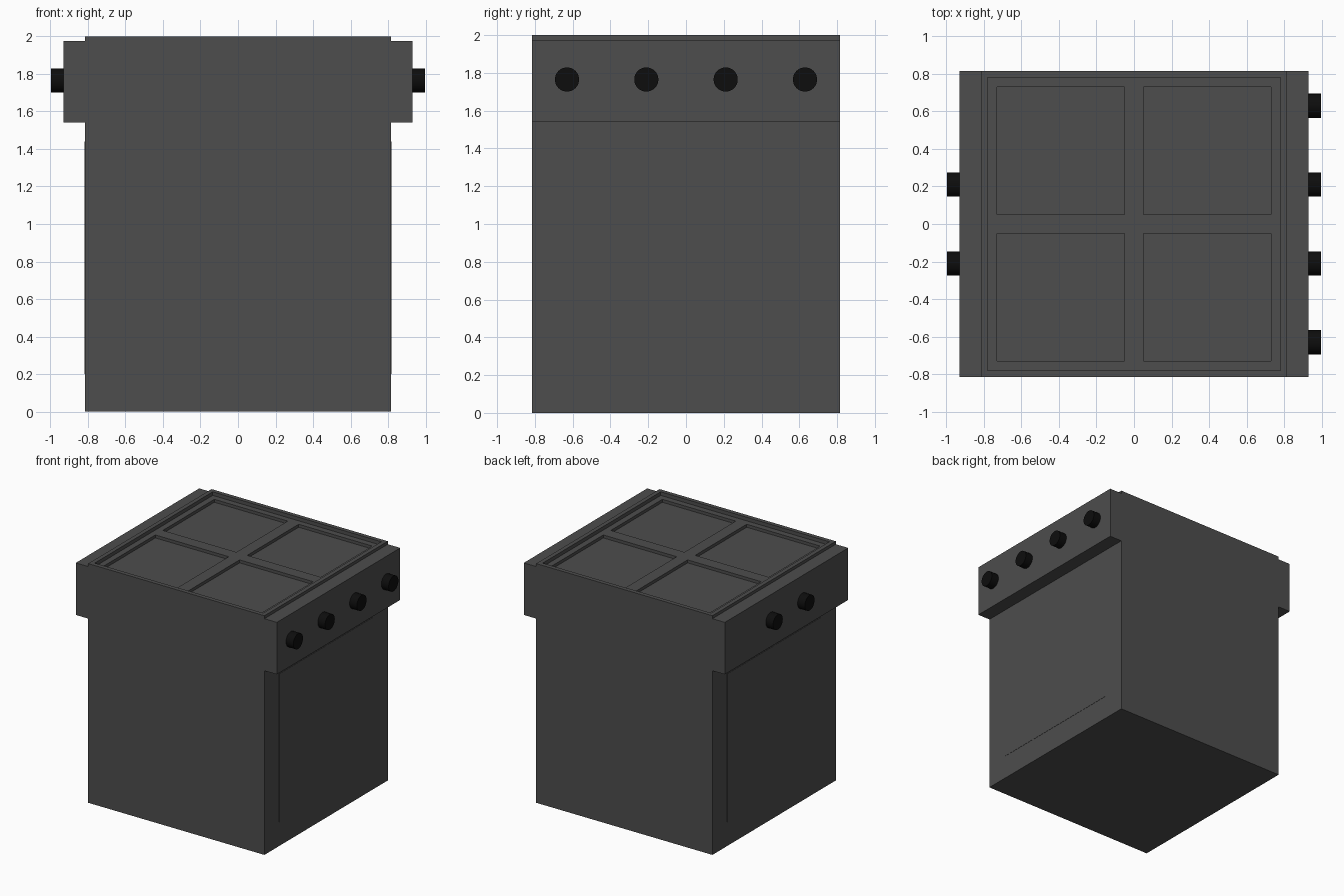
import bpy, bmesh, math
from mathutils import Vector

if "Cube" in bpy.data.objects:
    bpy.data.objects.remove(bpy.data.objects["Cube"])

HALF = 0.815


def material(name, value):
    mat = bpy.data.materials.new(name)
    mat.diffuse_color = (value, value, value, 1)
    mat.use_nodes = True
    mat.node_tree.nodes["Principled BSDF"].inputs["Base Color"].default_value = mat.diffuse_color
    return mat


grey = material("dark_grey", 0.075)
black = material("black", 0.004)


def make_object(name, bm, mat):
    bmesh.ops.recalc_face_normals(bm, faces=bm.faces)
    mesh = bpy.data.meshes.new(name)
    bm.to_mesh(mesh)
    bm.free()
    mesh.materials.append(mat)
    obj = bpy.data.objects.new(name, mesh)
    bpy.context.collection.objects.link(obj)
    return obj


def sink(bm, faces, width, depth):
    # inset each face, then drop the inner faces straight down
    bmesh.ops.inset_individual(bm, faces=faces, thickness=width, use_even_offset=True)
    bmesh.ops.inset_individual(bm, faces=faces, thickness=0.0, depth=0.0)
    bmesh.ops.translate(bm, verts=list({v for f in faces for v in f.verts}),
                        vec=(0, 0, -depth))


# Body with overhanging control boxes, extruded from its front outline
side = [(HALF, 0), (HALF, 1.54), (0.93, 1.54), (0.93, 1.975), (HALF, 1.975), (HALF, 2.0)]
outline = side + [(-x, z) for x, z in reversed(side)]
bm = bmesh.new()
front = bm.faces.new([bm.verts.new((x, -HALF, z)) for x, z in outline])
ext = bmesh.ops.extrude_face_region(bm, geom=[front], use_keep_orig=True)
bmesh.ops.translate(bm, vec=(0, 2 * HALF, 0),
                    verts=[g for g in ext["geom"] if isinstance(g, bmesh.types.BMVert)])
bmesh.ops.recalc_face_normals(bm, faces=bm.faces)

# Recessed cooktop, split into four sunken plates
top = max(bm.faces, key=lambda f: f.calc_center_median().z)
sink(bm, [top], 0.035, 0.03)
level = 1.97


def cooktop():
    return [f for f in bm.faces if f.normal.z > 0.9
            and all(abs(v.co.z - level) < 1e-4 for v in f.verts)]


bm.normal_update()
for axis in ((1, 0, 0), (0, 1, 0)):
    faces = cooktop()
    geom = faces + list({e for f in faces for e in f.edges}) + list({v for f in faces for v in f.verts})
    bmesh.ops.bisect_plane(bm, geom=geom, plane_co=(0, 0, 0), plane_no=axis)
    bm.normal_update()
sink(bm, cooktop(), 0.05, 0.025)
make_object("stove_body", bm, grey)

# Barely raised oven doors under each control box
for label, s in (("right", 1), ("left", -1)):
    bm = bmesh.new()
    bmesh.ops.create_cube(bm, size=1)
    bmesh.ops.scale(bm, vec=(0.02, 1.24, 1.24), verts=bm.verts)
    bmesh.ops.translate(bm, vec=(s * 0.807, 0, 0.82), verts=bm.verts)
    make_object(label + "_oven_door", bm, grey)

# Control knobs: four on the right, two on the left
knobs = [(1, y) for y in (-0.63, -0.21, 0.21, 0.63)] + [(-1, y) for y in (-0.21, 0.21)]
for s, y in knobs:
    bpy.ops.mesh.primitive_cylinder_add(vertices=32, radius=0.064, depth=0.085,
                                        location=(s * 0.955, y, 1.765),
                                        rotation=(0, math.pi / 2, 0))
    knob = bpy.context.object
    knob.name = "control_knob"
    knob.data.materials.append(black)
    bpy.ops.object.shade_smooth_by_angle(angle=math.radians(30))
